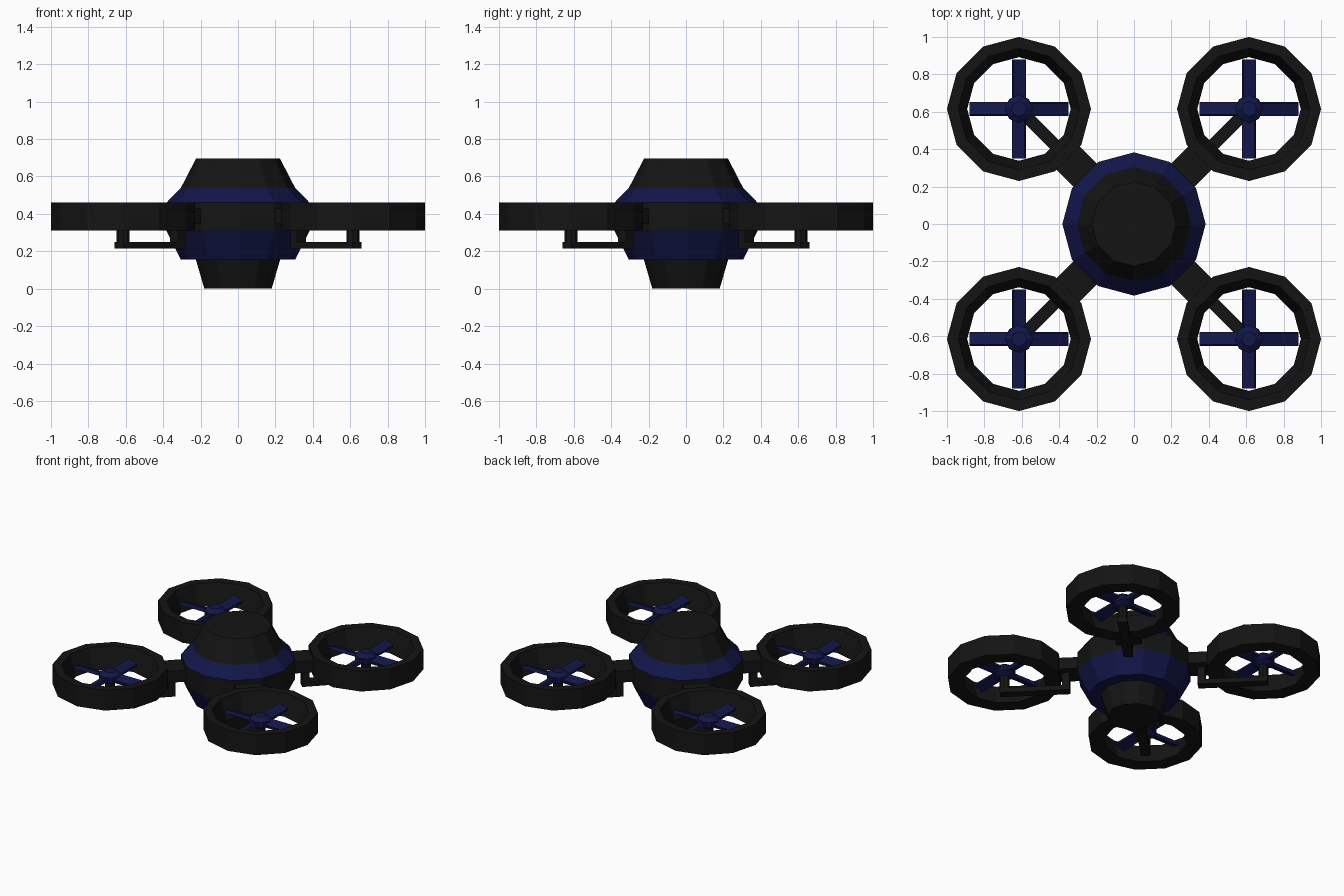
import bpy, bmesh
from math import pi, cos, sin, radians
from mathutils import Matrix

if "Cube" in bpy.data.objects:
    bpy.data.objects.remove(bpy.data.objects["Cube"])


def material(name, rgb):
    m = bpy.data.materials.new(name)
    m.diffuse_color = (*rgb, 1)
    m.use_nodes = True
    m.node_tree.nodes["Principled BSDF"].inputs["Base Color"].default_value = m.diffuse_color
    return m


BLACK = material("matte_black", (0.007, 0.007, 0.007))
BLUE = material("navy_blue", (0.006, 0.008, 0.065))


def finish(name, bm, mat):
    bmesh.ops.recalc_face_normals(bm, faces=bm.faces)
    me = bpy.data.meshes.new(name)
    bm.to_mesh(me)
    bm.free()
    me.materials.append(mat)
    ob = bpy.data.objects.new(name, me)
    bpy.context.collection.objects.link(ob)
    return ob


def lathe(name, profile, mat, sides=12, at=(0, 0), closed=False):
    """Revolve (radius, z) points; capped ends, or a closed tube section."""
    bm = bmesh.new()
    rings = [[bm.verts.new((at[0] + r * cos(2 * pi * i / sides),
                            at[1] + r * sin(2 * pi * i / sides), z))
              for i in range(sides)] for r, z in profile]
    pairs = list(zip(rings, rings[1:]))
    if closed:
        pairs.append((rings[-1], rings[0]))
    else:
        bm.faces.new(rings[0])
        bm.faces.new(rings[-1])
    for a, b in pairs:
        for i in range(sides):
            j = (i + 1) % sides
            bm.faces.new((a[i], a[j], b[j], b[i]))
    return finish(name, bm, mat)


def add_box(bm, d0, d1, width, z0, z1, matrix):
    """Box running outwards along local x from d0 to d1."""
    m = (matrix @ Matrix.Translation(((d0 + d1) / 2, 0, (z0 + z1) / 2))
         @ Matrix.Diagonal((d1 - d0, width, z1 - z0, 1)))
    bmesh.ops.create_cube(bm, size=1, matrix=m)


# Central body, stacked bands
lathe("body_foot", [(0.18, 0), (0.225, 0.155)], BLACK)
lathe("body_lower_band", [(0.305, 0.155), (0.383, 0.31)], BLUE)
lathe("body_middle_band", [(0.383, 0.31), (0.383, 0.46)], BLACK)
lathe("body_upper_band", [(0.383, 0.46), (0.305, 0.54)], BLUE)
lathe("body_top", [(0.305, 0.54), (0.225, 0.695)], BLACK)

# Four rotor units on the diagonals
C = 0.615
for k, label in enumerate(("back_right", "back_left", "front_left", "front_right")):
    turn = Matrix.Rotation(radians(45 + 90 * k), 4, 'Z')
    x = C if k in (0, 3) else -C
    y = C if k in (0, 1) else -C

    # Guard ring
    lathe("guard_ring_" + label,
          [(0.385, 0.31), (0.385, 0.46), (0.325, 0.46), (0.277, 0.31)],
          BLACK, at=(x, y), closed=True)

    # Arm joining body and guard ring
    bm = bmesh.new()
    add_box(bm, 0.30, 0.535, 0.175, 0.345, 0.43, turn)
    finish("arm_" + label, bm, BLACK)

    # Rotor support bar with its hanger
    bm = bmesh.new()
    add_box(bm, 0.43, 0.90, 0.065, 0.215, 0.25, turn)
    add_box(bm, 0.43, 0.48, 0.065, 0.25, 0.35, turn)
    finish("support_bar_" + label, bm, BLACK)

    # Motor shaft and hub
    lathe("motor_shaft_" + label, [(0.034, 0.25), (0.034, 0.36)], BLACK, 8, (x, y))
    lathe("rotor_hub_" + label,
          [(0.04, 0.345), (0.075, 0.365), (0.075, 0.405), (0.04, 0.43)],
          BLUE, 8, (x, y))

    # Four pitched blades
    bm = bmesh.new()
    for q in range(4):
        m = (Matrix.Translation((x, y, 0.385)) @ Matrix.Rotation(q * pi / 2, 4, 'Z')
             @ Matrix.Rotation(radians(20), 4, 'X'))
        add_box(bm, 0.03, 0.265, 0.07, -0.012, 0.012, m)
    finish("rotor_blades_" + label, bm, BLUE)
